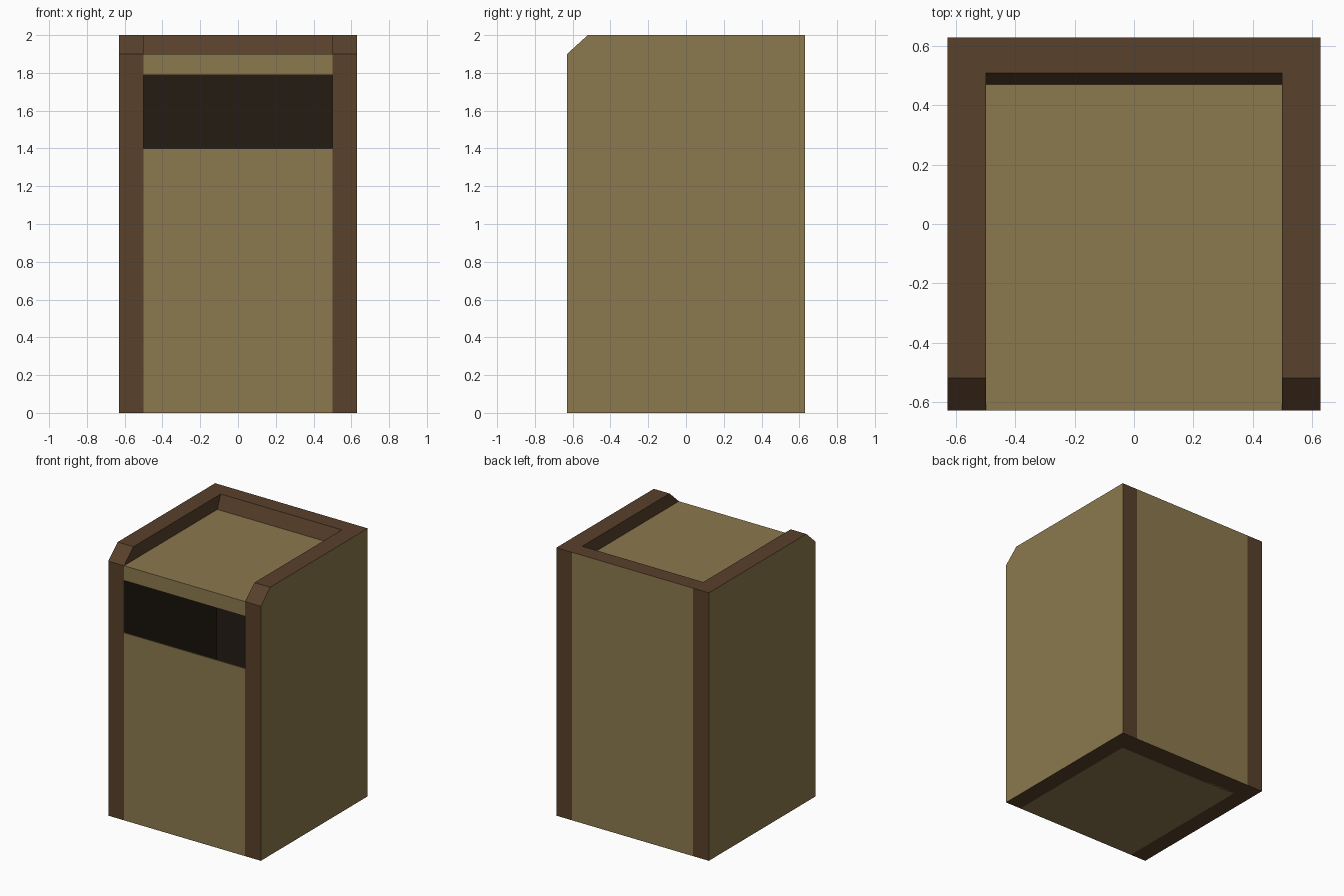
import bpy, bmesh
from mathutils import Vector

if "Cube" in bpy.data.objects:
    bpy.data.objects.remove(bpy.data.objects["Cube"])


def material(name, rgb):
    m = bpy.data.materials.new(name)
    m.diffuse_color = (*rgb, 1)
    m.use_nodes = True
    m.node_tree.nodes["Principled BSDF"].inputs["Base Color"].default_value = m.diffuse_color
    return m


TAN = material("tan_panel", (0.26, 0.19, 0.077))
BROWN = material("brown_trim", (0.098, 0.052, 0.024))
DARK = material("dark_interior", (0.018, 0.012, 0.007))

W = 0.63      # half width and depth
IN = 0.50     # half width between the side walls
H = 2.0       # full height
LID = 1.90    # top of the recessed lid


def extrude_x(name, profile, x0, x1, mat, tan_normal=None, skip_normal=None):
    """Extrude a (y, z) profile along x; faces along tan_normal turn tan,
    faces along skip_normal are left open."""
    bm = bmesh.new()
    face = bm.faces.new([bm.verts.new((x0, y, z)) for y, z in profile])
    ext = bmesh.ops.extrude_face_region(bm, geom=[face])["geom"]
    moved = [g for g in ext if isinstance(g, bmesh.types.BMVert)]
    bmesh.ops.translate(bm, verts=moved, vec=(x1 - x0, 0, 0))
    bmesh.ops.recalc_face_normals(bm, faces=bm.faces[:])
    bm.normal_update()
    if tan_normal:
        for f in bm.faces:
            if f.normal.dot(Vector(tan_normal)) > 0.99:
                f.material_index = 1
    if skip_normal:
        opened = [f for f in bm.faces if f.normal.dot(Vector(skip_normal)) > 0.99]
        bmesh.ops.delete(bm, geom=opened, context='FACES')
        bmesh.ops.reverse_faces(bm, faces=bm.faces[:])
    mesh = bpy.data.meshes.new(name)
    bm.to_mesh(mesh)
    bm.free()
    mesh.materials.append(mat)
    mesh.materials.append(TAN)
    obj = bpy.data.objects.new(name, mesh)
    bpy.context.collection.objects.link(obj)
    return obj


def rect(y0, y1, z0, z1):
    return [(y0, z0), (y1, z0), (y1, z1), (y0, z1)]


# Side walls: brown edges with a front chamfer, tan outer faces
side = [(-W, 0), (W, 0), (W, H), (-0.52, H), (-W, LID)]
for s, label in ((-1, "left"), (1, "right")):
    extrude_x(label + "_side_wall", side, s * IN, s * W, BROWN, (s, 0, 0))

# Back wall: brown rim sloping down to the lid, tan rear face
back = [(W, 0), (W, H), (0.51, H), (0.47, LID), (0.47, 0)]
extrude_x("back_wall", back, -IN, IN, BROWN, (0, 1, 0))

# Recessed lid whose front edge forms the lip above the slot
extrude_x("lid", rect(-W, 0.47, 1.79, LID), -IN, IN, TAN)

# Front panel below the slot, and the base
extrude_x("front_panel", rect(-W, -0.622, 0, 1.40), -IN, IN, TAN)
extrude_x("base", rect(-0.622, 0.47, 0, 0.02), -IN, IN, TAN)
extrude_x("underside", rect(-W, W, 0, 0.001), -W, W, TAN)

# Dark lining of the hollow, open toward the front
extrude_x("inner_lining", rect(-0.627, 0.46, 0.03, 1.788), -0.499, 0.499,
          DARK, skip_normal=(0, -1, 0))
